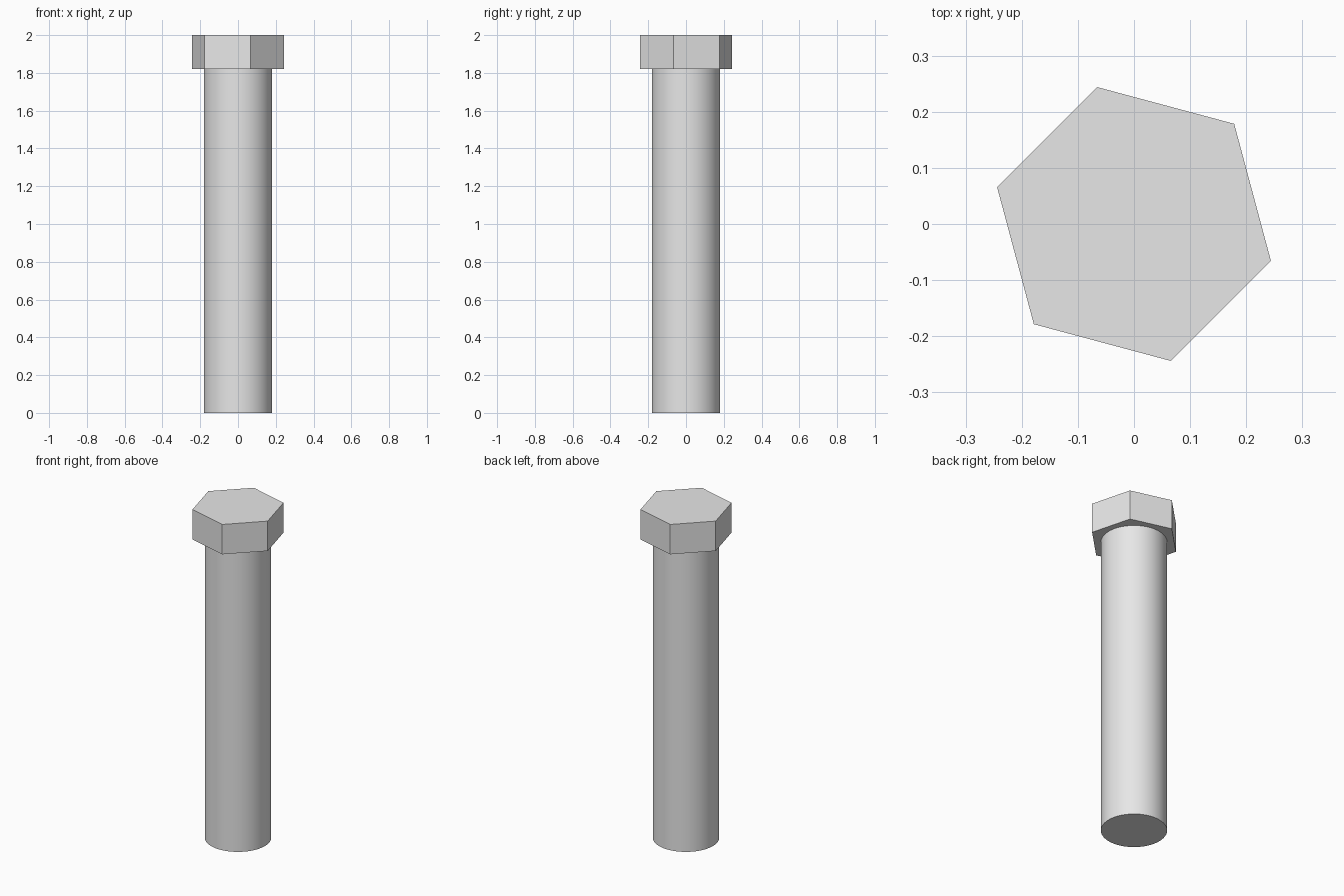
import bpy
import math

cube = bpy.data.objects.get("Cube")
if cube:
    bpy.data.objects.remove(cube, do_unlink=True)

HEIGHT = 2.0
HEAD_BASE = 1.82

# Plain grey metal
GREY = (0.8, 0.8, 0.8, 1.0)
metal = bpy.data.materials.new("grey_metal")
metal.use_nodes = True
metal.diffuse_color = GREY
metal.node_tree.nodes["Principled BSDF"].inputs["Base Color"].default_value = GREY


def prism(name, sides, radius, bottom, top, turn=0.0):
    """Upright capped prism between two heights."""
    bpy.ops.mesh.primitive_cylinder_add(
        vertices=sides, radius=radius, depth=top - bottom,
        location=(0, 0, (bottom + top) / 2), rotation=(0, 0, math.radians(turn)))
    obj = bpy.context.object
    obj.name = name
    obj.data.materials.append(metal)
    return obj


# Round shank, smooth sides with sharp rims
shank = prism("shank", 96, 0.181, 0.0, HEAD_BASE)
bpy.ops.object.shade_smooth_by_angle(angle=math.radians(30))

# Hexagonal head, flat faces, one corner on the diagonal
head = prism("hex_head", 6, 0.2525, HEAD_BASE, HEIGHT, turn=15)
